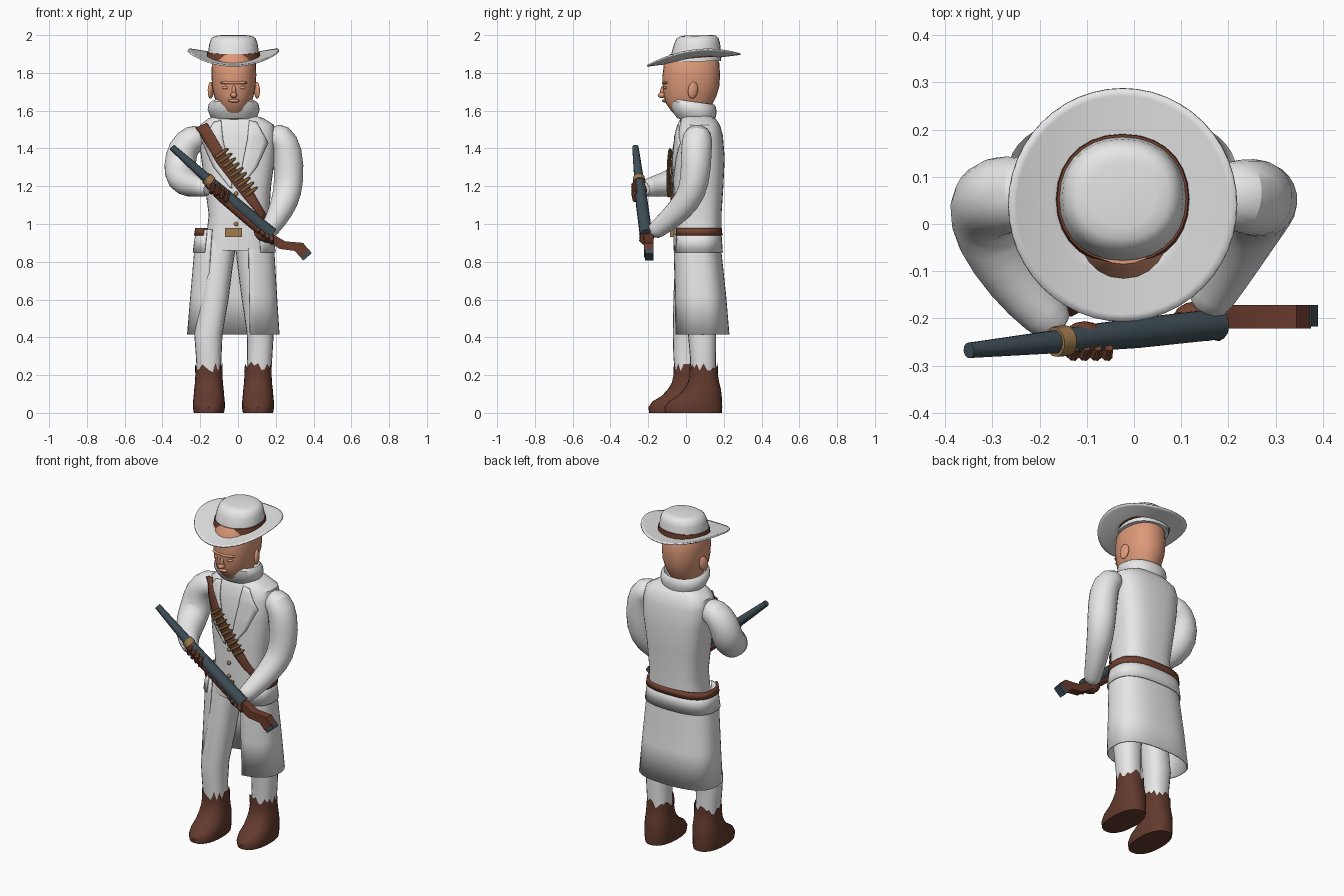
import bpy, bmesh, math, random
from mathutils import Vector

random.seed(4)
if "Cube" in bpy.data.objects:
    bpy.data.objects.remove(bpy.data.objects["Cube"])
TAU = math.tau
made = []


def material(name, *rgb):
    m = bpy.data.materials.new(name)
    m.use_nodes = True
    m.diffuse_color = (*rgb, 1)
    m.node_tree.nodes["Principled BSDF"].inputs["Base Color"].default_value = (*rgb, 1)
    return m


cloth = material("pale cloth", .8, .8, .8)
skin = material("skin", .72, .32, .19)
leather = material("boot leather", .125, .042, .027)
strap = material("brown strap", .17, .055, .03)
wood = material("gun wood", .15, .045, .027)
metal = material("gun metal", .05, .078, .095)
brass = material("brass", .36, .2, .075)


def build(name, verts, faces, mat, solid=0, subsurf=0):
    me = bpy.data.meshes.new(name)
    me.from_pydata(verts, [], faces)
    bm = bmesh.new()
    bm.from_mesh(me)
    bmesh.ops.recalc_face_normals(bm, faces=bm.faces)
    bm.to_mesh(me)
    bm.free()
    me.materials.append(mat)
    ob = bpy.data.objects.new(name, me)
    bpy.context.collection.objects.link(ob)
    if solid:
        ob.modifiers.new("thickness", 'SOLIDIFY').thickness = solid
    if subsurf:
        ob.modifiers.new("smooth", 'SUBSURF').levels = subsurf
        ob.modifiers["smooth"].render_levels = subsurf
    made.append(ob)
    return ob


def skinned(name, rows, mat, closed=True, caps=(True, True), **kw):
    """Join equal rows of points with quads."""
    n = len(rows[0])
    verts = [v for r in rows for v in r]
    faces = [(i*n + j, i*n + (j+1) % n, (i+1)*n + (j+1) % n, (i+1)*n + j)
             for i in range(len(rows)-1) for j in range(n if closed else n-1)]
    if closed and caps[0]:
        faces.append(tuple(range(n)))
    if closed and caps[1]:
        faces.append(tuple(range(len(verts)-n, len(verts))))
    return build(name, verts, faces, mat, **kw)


def power(v, e):
    return math.copysign(abs(v)**e, v)


def loft(name, rings, mat, n=28, p=2, arc=None, tilt=0, jag=0, **kw):
    """Stack of rounded rings (z, cx, cy, rx, ry); an arc leaves the front open."""
    rows = []
    for k, (z, cx, cy, rx, ry) in enumerate(rings):
        row = []
        for j in range(n):
            a = arc[0] + (arc[1]-arc[0])*j/(n-1) if arc else TAU*j/n
            x, y = rx*power(math.sin(a), 2/p), -ry*power(math.cos(a), 2/p)
            up = random.random()*jag if k == len(rings)-1 else 0
            row.append((cx+x, cy+y, z + tilt*y + up))
        rows.append(row)
    return skinned(name, rows, mat, closed=not arc, **kw)


def tube(name, pts, mat, n=12, **kw):
    """Round sweep through (x, y, z, radius) points."""
    c = [Vector(q[:3]) for q in pts]
    rows, u, old = [], None, None
    for i, q in enumerate(pts):
        t = (c[min(i+1, len(c)-1)] - c[max(i-1, 0)]).normalized()
        u = t.orthogonal().normalized() if u is None else old.rotation_difference(t) @ u
        old, w = t, t.cross(u)
        rows.append([c[i] + q[3]*(u*math.cos(TAU*j/n) + w*math.sin(TAU*j/n)) for j in range(n)])
    return skinned(name, rows, mat, **kw)


def ball(name, loc, size, mat, rot=(0, 0, 0), seg=14):
    bm = bmesh.new()
    bmesh.ops.create_uvsphere(bm, u_segments=seg, v_segments=seg//2+1, radius=1)
    me = bpy.data.meshes.new(name)
    bm.to_mesh(me)
    bm.free()
    me.materials.append(mat)
    ob = bpy.data.objects.new(name, me)
    ob.location, ob.scale, ob.rotation_euler = loc, size, rot
    bpy.context.collection.objects.link(ob)
    made.append(ob)


def prism(name, outline, y0, y1, mat):
    """Front outline in x, z extruded along y."""
    return skinned(name, [[(x, y, z) for x, z in outline] for y in (y0, y1)], mat)


# Coat body
BODY = [(.86, 0, .06, .18, .125), (.95, 0, .06, .166, .128), (1.05, .005, .06, .16, .128),
        (1.2, 0, .065, .175, .133), (1.35, 0, .07, .195, .135), (1.47, -.005, .07, .205, .125),
        (1.525, -.005, .07, .195, .11), (1.56, -.01, .065, .145, .09), (1.575, -.015, .06, .1, .07)]
loft("coat_body", BODY, cloth, n=36, p=2.8)


def front_y(x, z):
    for a, b in zip(BODY, BODY[1:]):
        if z <= b[0]:
            break
    f = min(1, max(0, (z-a[0])/(b[0]-a[0])))
    _, cx, cy, rx, ry = [s + f*(e-s) for s, e in zip(a, b)]
    s = min(.98, abs(x-cx)/rx)
    return cy - ry*(1 - s**2.8)**(1/2.8)


def draped(name, left, right, mat, lift=.008, steps=6):
    """Thin plate between two polylines, laid on the chest."""
    def dense(line):
        return [Vector(a).lerp(Vector(b), k/steps) for a, b in zip(line, line[1:])
                for k in range(steps)] + [Vector(line[-1])]
    rows = []
    for a, b in zip(dense(left), dense(right)):
        pts = [a.lerp(b, k/4) for k in range(5)]
        rows.append([(q.x, front_y(q.x, q.y) - lift, q.y) for q in pts])
    return skinned(name, rows, mat, closed=False, solid=.008)


inner = [(.06, 1.55), (.05, 1.45), (.02, 1.3), (0, 1.19)]
outer = [(.1, 1.54), (.16, 1.43), (.1, 1.3), (.01, 1.19)]
for side, m in (("left", lambda q: q), ("right", lambda q: (-.03-q[0], q[1]))):
    draped(side + "_lapel", list(map(m, inner)), list(map(m, outer)), cloth)

# Coat tails, hem and belt
loft("coat_skirt", [(.97, -.02, .06, .2, .122), (.85, -.02, .06, .213, .128),
                    (.62, -.023, .075, .23, .138), (.415, -.025, .085, .245, .145)],
     cloth, n=40, p=2.6, arc=(.27, TAU-.53), solid=.008)
loft("jacket_hem", [(.965, -.02, .06, .204, .127), (.85, -.02, .06, .22, .135)],
     cloth, n=40, p=2.6, arc=(.6, TAU-.7), solid=.006)
loft("belt", [(.98, -.02, .06, .207, .13), (.94, -.02, .06, .213, .133)],
     strap, n=40, p=2.6, arc=(.6, TAU-.8), solid=.01)
prism("belt_buckle", [(-.07, .93), (.02, .93), (.02, .978), (-.07, .978)], -.084, -.06, brass)
for i, z in enumerate((1.16, 1.08, 1.0)):
    ball(f"button_{i+1}", (-.01, front_y(-.01, z) - .004, z), (.012, .008, .012), brass, seg=10)

# Legs and boots
LEGS = {"right": (0, [(.17, -.152, .01, .064, .066), (.3, -.155, .002, .068, .069),
                      (.42, -.157, .005, .075, .075), (.6, -.125, .015, .075, .082),
                      (.76, -.11, .03, .08, .09), (.92, -.09, .05, .085, .1)]),
        "left": (.085, [(.17, .108, .092, .064, .066), (.3, .115, .09, .067, .069),
                        (.42, .118, .085, .071, .075), (.6, .1, .07, .08, .08),
                        (.76, .085, .06, .086, .09), (.92, .07, .06, .09, .1)])}
for side, (dy, rings) in LEGS.items():
    loft(side + "_trouser_leg", rings, cloth, p=2.3, n=20)
    bx = rings[0][1] - .002
    boot = [(0, 0, -.045, .08, .15), (.03, 0, -.046, .085, .153), (.06, 0, -.036, .084, .142),
            (.09, 0, -.012, .081, .116), (.125, 0, .002, .078, .098), (.16, 0, .008, .074, .083),
            (.2, 0, .009, .072, .075), (.215, 0, .008, .073, .075)]
    loft(side + "_boot", [(z, bx, cy+dy, rx, ry) for z, _, cy, rx, ry in boot],
         leather, n=28, p=2.3, jag=.055, caps=(True, False))

# Sleeves
tube("right_sleeve", [(-.17, .065, 1.46, .065), (-.24, .065, 1.455, .083), (-.295, .06, 1.4, .088),
                      (-.31, .045, 1.3, .09), (-.3, -.02, 1.235, .088), (-.25, -.12, 1.205, .068),
                      (-.19, -.195, 1.195, .052), (-.15, -.225, 1.185, .044)], cloth, subsurf=1)
tube("left_sleeve", [(.16, .065, 1.47, .065), (.23, .06, 1.465, .083), (.265, .055, 1.39, .086),
                     (.272, .05, 1.22, .082), (.25, .01, 1.12, .076), (.205, -.08, 1.03, .062),
                     (.165, -.155, .97, .05), (.15, -.18, .955, .044)], cloth, subsurf=1)

# Collar and head
loft("scarf_collar", [(1.545, -.02, .05, .105, .095), (1.57, -.022, .045, .125, .11),
                      (1.605, -.023, .04, .138, .122), (1.635, -.023, .037, .132, .122),
                      (1.648, -.023, .037, .118, .112), (1.6, -.023, .04, .09, .085)],
     cloth, tilt=-.14, p=2.2)
loft("head", [(1.54, -.02, .06, .07, .075), (1.6, -.02, .02, .075, .1), (1.64, -.022, .018, .092, .125),
              (1.68, -.022, .022, .105, .14), (1.73, -.022, .027, .115, .15),
              (1.79, -.022, .028, .119, .152), (1.85, -.022, .03, .116, .147),
              (1.9, -.022, .035, .095, .12)], skin, p=2.2)
ball("nose", (-.022, -.126, 1.682), (.018, .024, .016), skin)
ball("nose_bridge", (-.022, -.118, 1.708), (.011, .018, .032), skin, (-.25, 0, 0))
ball("mouth", (-.022, -.112, 1.652), (.03, .015, .009), skin)
ball("brow", (-.022, -.104, 1.748), (.075, .024, .012), skin)
for side, s in (("right", -1), ("left", 1)):
    ball(side + "_eyelid", (-.022 + s*.042, -.108, 1.722), (.02, .012, .009), skin)
    ball(side + "_ear", (-.022 + s*.122, .037, 1.708), (.014, .028, .045), skin, (-.15, 0, s*.35))

# Hat
brim = []
for r in (.11, .15, .19, .225, .24):
    row = []
    for j in range(48):
        x, y = r*math.sin(TAU*j/48), r*math.cos(TAU*j/48)
        row.append((-.024+x, .04 + y*1.03, 1.872 + .13*y + .9*x*x))
    brim.append(row)
skinned("hat_brim", brim, cloth, caps=(False, False), solid=.008)
loft("hat_crown", [(1.86, -.024, .052, .136, .134), (1.91, -.024, .054, .134, .131),
                   (1.955, -.024, .058, .128, .122), (1.982, -.024, .06, .118, .112),
                   (1.995, -.024, .062, .1, .095), (1.999, -.024, .062, .07, .07)],
     cloth, tilt=.03, p=2.15)
loft("hat_band", [(1.878, -.024, .052, .143, .139), (1.91, -.024, .054, .139, .136)],
     strap, tilt=.08, p=2.15)

# Bandolier with cartridges
draped("bandolier", [(-.225, 1.51), (-.11, 1.32), (.03, 1.14), (.135, 1.02)],
       [(-.165, 1.535), (-.06, 1.36), (.08, 1.17), (.155, 1.04)], strap, lift=.014)
for i in range(9):
    x, z = -.085 + .0195*i, 1.375 - .0255*i
    y = front_y(x, z) - .026
    tube(f"cartridge_{i+1}", [(x-.032, y, z-.022, .01), (x+.018, y, z+.014, .01),
                              (x+.034, y, z+.025, .004)], brass, n=8)

# Rifle
tube("rifle_barrel", [(-.35, -.268, 1.407, .017), (-.16, -.249, 1.237, .026),
                      (-.08, -.24, 1.166, .03), (.0, -.232, 1.097, .033),
                      (.18, -.212, .945, .034)], metal, n=10)
tube("barrel_band", [(-.168, -.25, 1.244, .032), (-.143, -.247, 1.222, .033)], brass)
tube("fore_stock", [(-.16, -.249, 1.215, .02), (-.09, -.24, 1.147, .027), (.05, -.225, 1.025, .027),
                    (.15, -.213, .94, .024)], wood, n=10)
prism("rifle_stock", [(.13, .93), (.17, .955), (.25, .908), (.345, .9), (.375, .862),
                      (.332, .822), (.3, .858), (.22, .868)], -.222, -.172, wood)
prism("butt_plate", [(.375, .868), (.39, .845), (.345, .806), (.328, .828)], -.217, -.172, metal)
tube("trigger_guard", [(.1, -.215, .955, .006), (.11, -.213, .92, .006), (.15, -.21, .905, .006),
                       (.19, -.207, .9, .006)], metal, n=6)

# Gloved hands
for side, c, d in (("right", Vector((-.105, -.242, 1.178)), 1), ("left", Vector((.13, -.2, .945)), -1)):
    ball(side + "_hand", c, (.05, .036, .034), strap, (0, .5, 0))
    for i in range(4):
        x, z = c.x + (i-1.5)*.024, c.z - (i-1.5)*.017
        tube(f"{side}_finger_{i+1}", [(x, c.y+.01, z-.036*d, .012), (x+.006, c.y-.03, z-.022*d, .014),
                                      (x+.012, c.y-.036, z+.006*d, .013), (x+.016, c.y-.02, z+.024*d, .009)],
             strap, n=8)

# Smooth shading with sharp edges kept
bpy.ops.object.select_all(action='DESELECT')
for ob in made:
    ob.select_set(True)
bpy.context.view_layer.objects.active = made[0]
bpy.ops.object.shade_smooth_by_angle(angle=math.radians(40))
